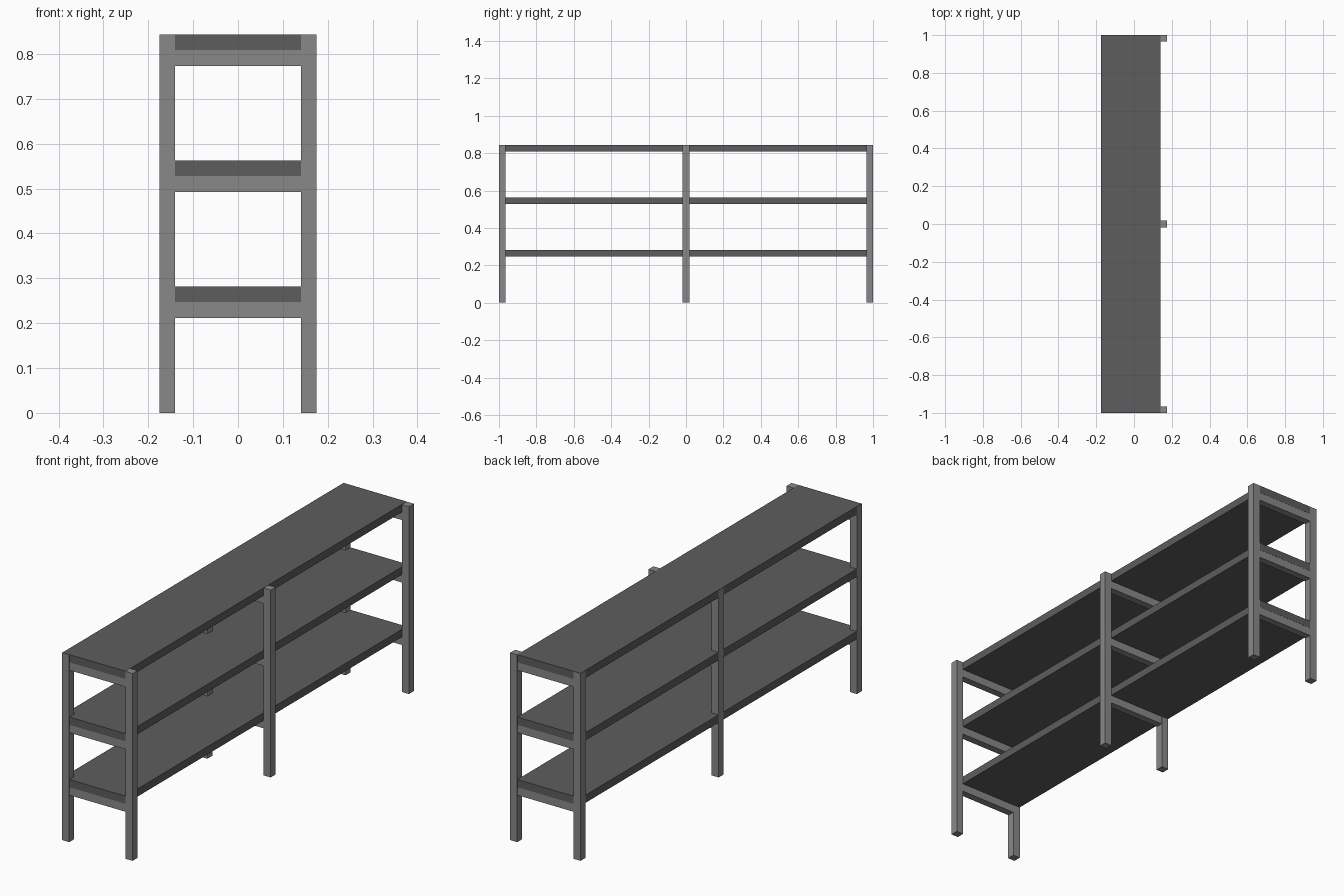
import bpy

cube = bpy.data.objects.get("Cube")
if cube:
    bpy.data.objects.remove(cube, do_unlink=True)


def material(name, level):
    mat = bpy.data.materials.new(name)
    mat.use_nodes = True
    colour = (level, level, level, 1)
    mat.diffuse_color = colour
    mat.node_tree.nodes["Principled BSDF"].inputs["Base Color"].default_value = colour
    return mat


frame_grey = material("frame grey", 0.25)
shelf_grey = material("shelf dark grey", 0.11)


def box(name, low, high, mat):
    bpy.ops.mesh.primitive_cube_add(
        size=1, location=[(a + b) / 2 for a, b in zip(low, high)])
    obj = bpy.context.object
    obj.name = name
    obj.scale = [b - a for a, b in zip(low, high)]
    bpy.ops.object.transform_apply(location=False, rotation=False, scale=True)
    obj.data.materials.append(mat)
    return obj


HALF_W, HALF_L, HEIGHT = 0.175, 1.0, 0.843
POST, RAIL_H, BOARD = 0.035, 0.07, 0.034
INNER = HALF_W - POST
LIP = 0.0006          # keeps flush faces from coinciding
levels = {"lower": 0.281, "middle": 0.562, "top": HEIGHT}

# Three ladder frames: two posts joined by a rail under each shelf
for place, y in (("front", -HALF_L + POST / 2), ("middle", 0), ("back", HALF_L - POST / 2)):
    y0, y1 = y - POST / 2, y + POST / 2
    for side, x in (("right", -HALF_W), ("left", INNER)):
        box(f"{place}_{side}_post", (x, y0, 0), (x + POST, y1, HEIGHT), frame_grey)
    for level, z in levels.items():
        box(f"{place}_{level}_rail", (-INNER, y0 + 2 * LIP, z - RAIL_H),
            (INNER, y1 - 2 * LIP, z - LIP), frame_grey)

# Long boards, flush with the right posts and stopping short of the left posts
for level, z in levels.items():
    box(f"{level}_shelf", (-HALF_W + LIP, -HALF_L + LIP, z - BOARD),
        (INNER, HALF_L - LIP, z + LIP), shelf_grey)
